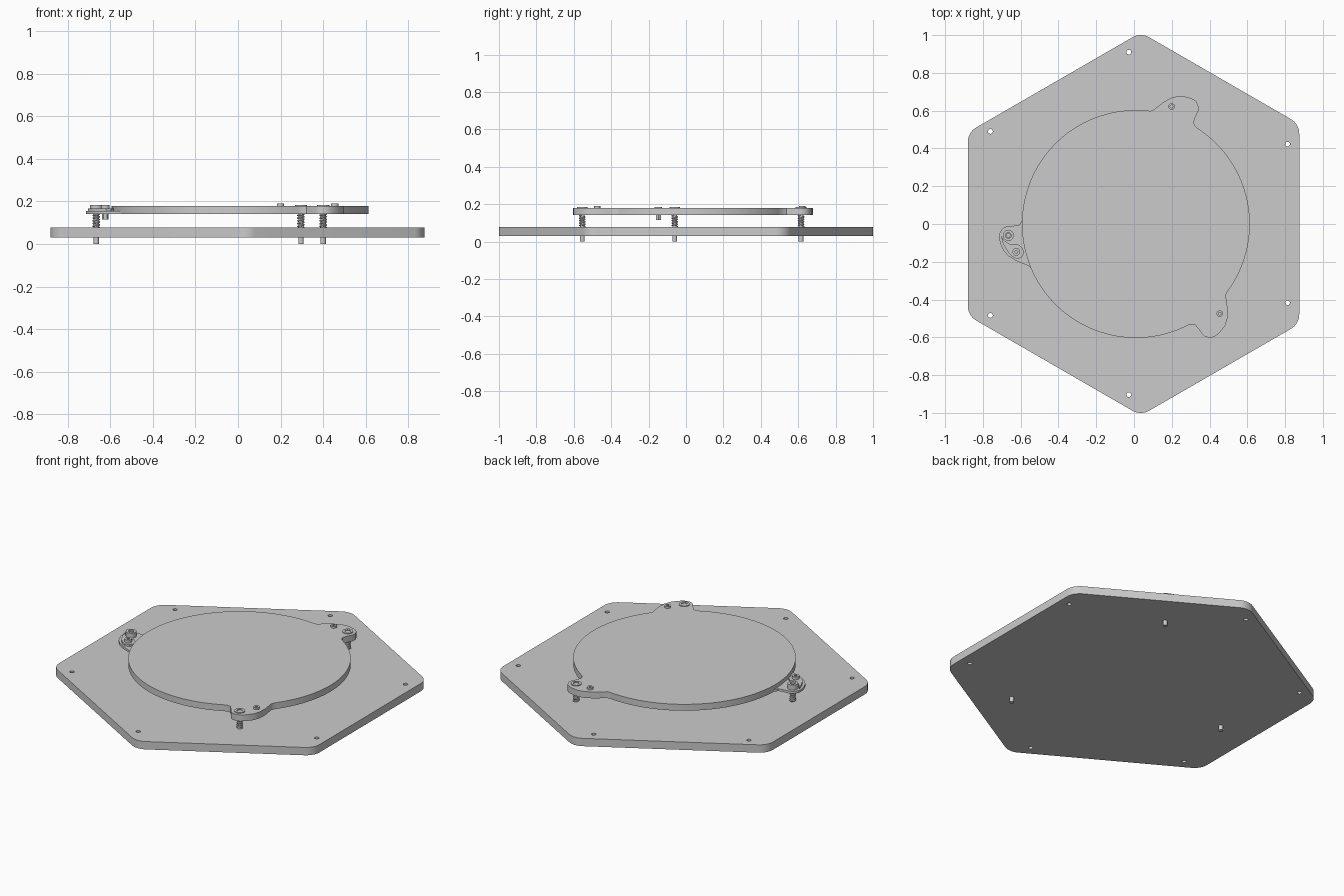
import bpy
from math import sin, cos, tan, pi, radians, degrees

if "Cube" in bpy.data.objects:
    bpy.data.objects.remove(bpy.data.objects["Cube"])

grey = bpy.data.materials.new("plain_grey")
grey.use_nodes = True
grey.diffuse_color = (0.6, 0.6, 0.6, 1)
grey.node_tree.nodes["Principled BSDF"].inputs["Base Color"].default_value = (0.6, 0.6, 0.6, 1)

CX = 0.01                      # centre of the round platform
DISC_R = 0.603
BASE_LOW, BASE_TOP = 0.03, 0.077
DISC_LOW, DISC_TOP = 0.141, 0.179
EARS = [65.1, 185.1, -54.9]    # directions of the three ears


def finish(curve, name):
    obj = bpy.data.objects.new(name, curve)
    bpy.context.collection.objects.link(obj)
    curve.materials.append(grey)
    bpy.ops.object.select_all(action="DESELECT")
    obj.select_set(True)
    bpy.context.view_layer.objects.active = obj
    bpy.ops.object.convert(target="MESH")
    obj = bpy.context.object
    obj.name = name
    bpy.ops.object.shade_smooth_by_angle(angle=radians(30))
    return obj


def add_loop(curve, points, closed=True):
    s = curve.splines.new("POLY")
    s.points.add(len(points) - 1)
    for p, co in zip(s.points, points):
        p.co = (*co, 0, 1) if len(co) == 2 else (*co, 1)
    s.use_cyclic_u = closed


def slab(name, loops, low, top):
    """Flat plate from an outline, with further loops as holes."""
    c = bpy.data.curves.new(name, "CURVE")
    c.dimensions, c.fill_mode = "2D", "BOTH"
    c.extrude = (top - low) / 2
    for loop in loops:
        add_loop(c, loop)
    obj = finish(c, name)
    obj.location.z = (low + top) / 2
    return obj


def ring(x, y, r, n=32):
    return [(x + r * cos(2 * pi * i / n), y + r * sin(2 * pi * i / n)) for i in range(n)]


def polar(r, deg):
    return (CX + r * cos(radians(deg)), r * sin(radians(deg)))


# Base plate: hexagon with rounded corners and six small holes
def rounded(corners, r, steps=8):
    out = []
    for i, (x, y) in enumerate(corners):
        # corners run anticlockwise, starting at the lower right
        mid = radians(-30 + 60 * i)
        d = r / cos(pi / 6)
        cx, cy = x - d * cos(mid), y - d * sin(mid)
        for k in range(steps + 1):
            a = mid - pi / 6 + pi / 3 * k / steps
            out.append((cx + r * cos(a), cy + r * sin(a)))
    return out


left, right, apex_x, apex_y = -0.88, 0.875, 0.036, 1.014
y_right = apex_y - (right - apex_x) * tan(pi / 6)
y_left = apex_y - (apex_x - left) * tan(pi / 6)
corners = [(right, -y_right), (right, y_right), (apex_x, apex_y),
           (left, y_left), (left, -y_left), (apex_x, -apex_y)]
holes = [(x, s * y + 0.003) for s in (1, -1)
         for x, y in ((-0.027, 0.907), (-0.76, 0.487), (0.813, 0.42))]
slab("base_plate", [rounded(corners, 0.09)] + [ring(x, y, 0.0125, 20) for x, y in holes],
     BASE_LOW, BASE_TOP)

# Ear outline: angle from the main screw, distance from the centre
EAR = [(-6.6, 0.605), (-4.7, 0.617), (-4.2, 0.65), (-4, 0.683), (-3.5, 0.7),
       (-2.5, 0.713), (-1.3, 0.723), (0, 0.727), (1.5, 0.727), (3, 0.725), (6.2, 0.716),
       (9, 0.696), (11.9, 0.665), (14, 0.637), (16.4, 0.608), (17.5, 0.604)]

# Round platform with two ears in its outline
outline = []
step = 0
while step < 360:
    ear = next((e for e in (EARS[0], EARS[2] + 360)
                if e + EAR[0][0] - 1 <= step <= e + EAR[-1][0] + 1), None)
    if ear is None:
        outline.append(polar(DISC_R, step))
        step += 2.5
    else:
        outline += [polar(r, ear + a) for a, r in EAR]
        step = ear + EAR[-1][0] + 2
slab("round_platform", [outline], DISC_LOW, DISC_TOP)

# Separate lower ear with a small cover plate
low_ear = [polar(r, EARS[1] + a) for a, r in EAR]
low_ear += [polar(0.597, EARS[1] + a) for a in (17, 11, 5, 0, -6)]
slab("low_ear", [low_ear], DISC_LOW, 0.155)
slab("ear_cover", [[(-0.705, -0.06), (-0.69, -0.085), (-0.66, -0.105), (-0.61, -0.11),
                    (-0.588, -0.13), (-0.582, -0.155), (-0.595, -0.178), (-0.62, -0.186),
                    (-0.645, -0.172), (-0.67, -0.145), (-0.693, -0.105)]], 0.155, 0.167)

# Screws, springs and heads on each ear
for i, ear in enumerate(EARS):
    x, y = polar(0.678, ear)
    is_low = i == 1
    seat = 0.155 if is_low else DISC_TOP
    slab(f"main_screw_{i}", [ring(x, y, 0.0125)], 0, 0.176 if is_low else 0.181)
    slab(f"main_head_{i}", [ring(x, y, 0.029), ring(x, y, 0.015)], seat, 0.184)

    spring = bpy.data.curves.new("spring", "CURVE")
    spring.dimensions = "3D"
    spring.bevel_depth, spring.bevel_resolution = 0.004, 2
    turns, n = 5, 16
    add_loop(spring, [(x + 0.014 * cos(2 * pi * k / n), y + 0.014 * sin(2 * pi * k / n),
                       BASE_TOP + (DISC_LOW - BASE_TOP) * k / (turns * n))
                      for k in range(turns * n + 1)], closed=False)
    finish(spring, f"spring_{i}")

    x, y = polar(0.65, ear + 8)
    size = 0.02 if is_low else 0.017
    slab(f"side_head_{i}", [ring(x, y, size), ring(x, y, 0.008, 6)],
         0.167 if is_low else DISC_TOP, 0.184 if is_low else 0.19)
    slab(f"side_screw_{i}", [ring(x, y, 0.01)], 0.125 if is_low else DISC_LOW,
         0.173 if is_low else 0.182)
    if is_low:
        slab("side_nut", [ring(x, y, 0.016, 6)], 0.115, DISC_LOW)
